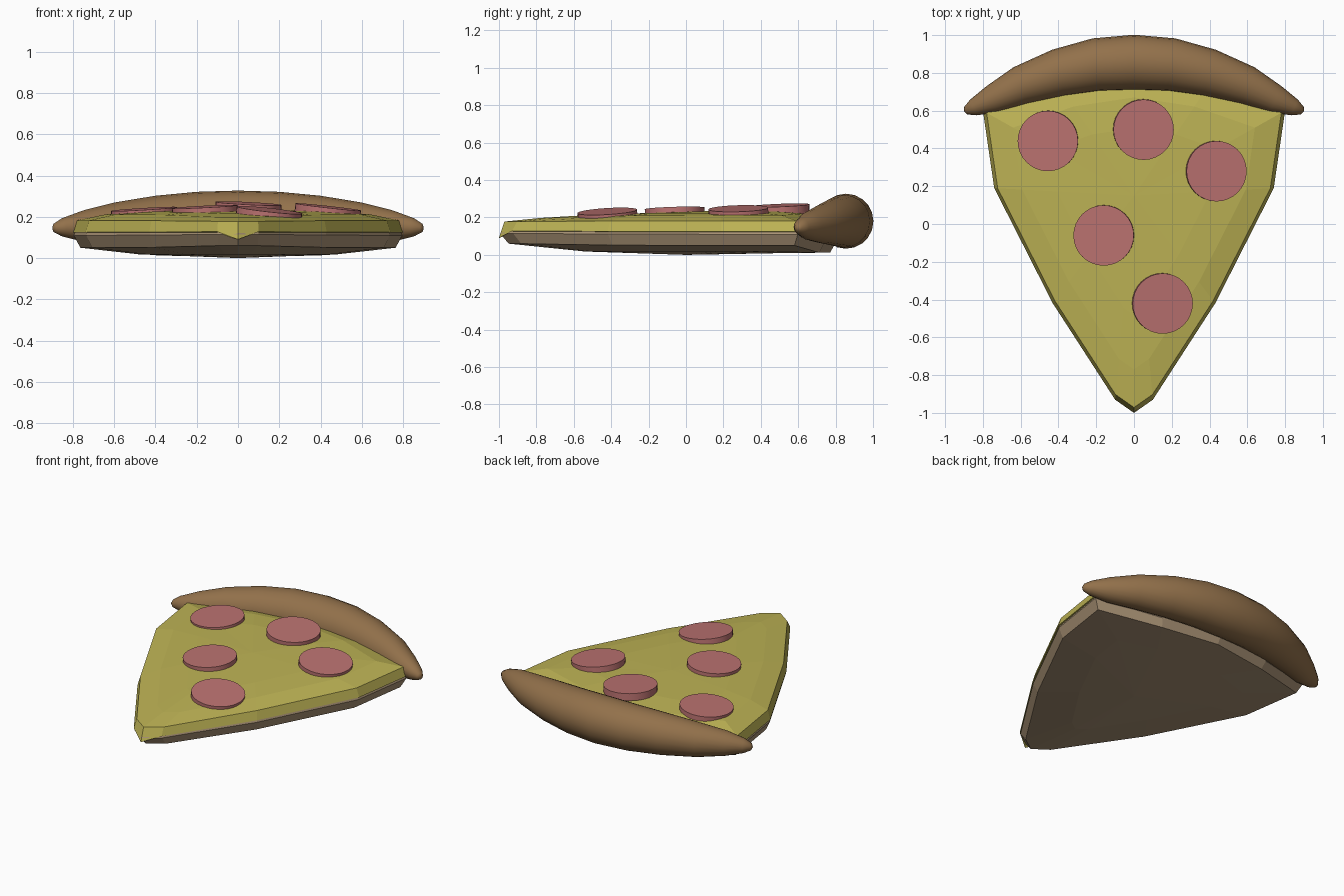
import bpy, math
from mathutils import Vector

if "Cube" in bpy.data.objects:
    bpy.data.objects.remove(bpy.data.objects["Cube"])


def material(name, rgb):
    m = bpy.data.materials.new(name)
    m.diffuse_color = (*rgb, 1)
    m.use_nodes = True
    m.node_tree.nodes["Principled BSDF"].inputs["Base Color"].default_value = m.diffuse_color
    return m


def mesh_object(name, verts, faces, mat):
    me = bpy.data.meshes.new(name)
    me.from_pydata(verts, [], faces)
    me.materials.append(mat)
    ob = bpy.data.objects.new(name, me)
    bpy.context.collection.objects.link(ob)
    return ob


def skin(rings, start, end):
    """Join equal closed rings and close both ends with a centre point."""
    n = len(rings[0])
    verts = [p for r in rings for p in r] + [start, end]
    s, e = len(verts) - 2, len(verts) - 1
    faces = []
    for k in range(len(rings) - 1):
        for i in range(n):
            a, b = k * n + i, k * n + (i + 1) % n
            faces.append((a, b, b + n, a + n))
    last = (len(rings) - 1) * n
    for i in range(n):
        j = (i + 1) % n
        faces += [(s, j, i), (e, last + i, last + j)]
    return verts, faces


crust_mat = material("crust", (0.29, 0.165, 0.07))
dough_mat = material("dough", (0.40, 0.29, 0.18))
cheese_mat = material("cheese", (0.51, 0.45, 0.09))
meat_mat = material("pepperoni", (0.50, 0.17, 0.165))

# Slice outline: right half mirrored to a counter-clockwise loop from the tip
half = [(0.10, -0.93), (0.43, -0.42), (0.74, 0.19), (0.80, 0.60), (0.40, 0.74)]
outline = [(0, -1.0)] + half + [(0, 0.80)] + [(-x, y) for x, y in reversed(half)]


def slice_ring(scale, z_tip, z_side, z_back):
    ring = []
    for x, y in outline:
        if y < -0.9:
            z = z_tip
        elif y < 0.0:
            z = z_tip + (z_side - z_tip) * 0.8
        else:
            z = z_side if abs(x) > 0.5 else z_back
        ring.append(Vector((x * scale, 0.15 + (y - 0.15) * scale, z)))
    return ring


# Dough base with a rounded underside
rings = [slice_ring(0.60, 0.018, 0.018, 0.010),
         slice_ring(0.955, 0.06, 0.05, 0.012),
         slice_ring(0.995, 0.115, 0.11, 0.06),
         slice_ring(0.985, 0.13, 0.13, 0.13)]
mesh_object("dough_base", *skin(rings, Vector((0, 0, 0)), Vector((0, 0.15, 0.13))), dough_mat)

# Cheese layer, gently domed, with a drip at the tip
rings = [slice_ring(0.98, 0.122, 0.122, 0.122),
         slice_ring(1.0, 0.128, 0.125, 0.13),
         slice_ring(0.975, 0.178, 0.182, 0.19),
         slice_ring(0.80, 0.198, 0.212, 0.22),
         slice_ring(0.55, 0.215, 0.225, 0.232)]
rings[1][0].z = 0.09
mesh_object("cheese", *skin(rings, Vector((0, 0.15, 0.122)), Vector((0, 0.15, 0.235))), cheese_mat)

# Crust: tapered round tube along an arc (x, y, z, radius)
path = [(0, 0.855, 0.18, 0.147), (0.20, 0.843, 0.18, 0.141), (0.40, 0.80, 0.175, 0.127),
        (0.60, 0.733, 0.165, 0.104), (0.75, 0.66, 0.155, 0.076),
        (0.85, 0.617, 0.149, 0.045), (0.89, 0.600, 0.146, 0.022)]
path = [(-x, y, z, r) for x, y, z, r in reversed(path[1:])] + path
rings = []
for k, (x, y, z, r) in enumerate(path):
    a, b = path[max(k - 1, 0)], path[min(k + 1, len(path) - 1)]
    t = Vector((b[0] - a[0], b[1] - a[1], 0)).normalized()
    side = Vector((-t.y, t.x, 0))
    rings.append([Vector((x, y, z)) + side * r * math.cos(i * math.tau / 20)
                  + Vector((0, 0, r * math.sin(i * math.tau / 20))) for i in range(20)])
crust = mesh_object("crust", *skin(rings, Vector((-0.90, 0.596, 0.145)),
                                   Vector((0.90, 0.596, 0.145))), crust_mat)
crust.data.polygons.foreach_set("use_smooth", [True] * len(crust.data.polygons))

# Pepperoni discs: x, y, top height, tilt about x, tilt about y
discs = [(-0.455, 0.44, 0.238, 0.03, -0.06), (0.05, 0.50, 0.265, 0.04, 0.05),
         (0.435, 0.28, 0.248, 0.03, 0.11), (-0.16, -0.06, 0.249, 0.03, -0.05),
         (0.15, -0.42, 0.233, 0.06, 0.11)]
for k, (x, y, z, rx, ry) in enumerate(discs):
    bpy.ops.mesh.primitive_cylinder_add(vertices=32, radius=0.16, depth=0.045,
                                        location=(x, y, z - 0.0225), rotation=(rx, ry, 0))
    ob = bpy.context.object
    ob.name = f"pepperoni_{k + 1}"
    ob.data.materials.append(meat_mat)
    bpy.ops.object.shade_smooth_by_angle(angle=math.radians(30))
